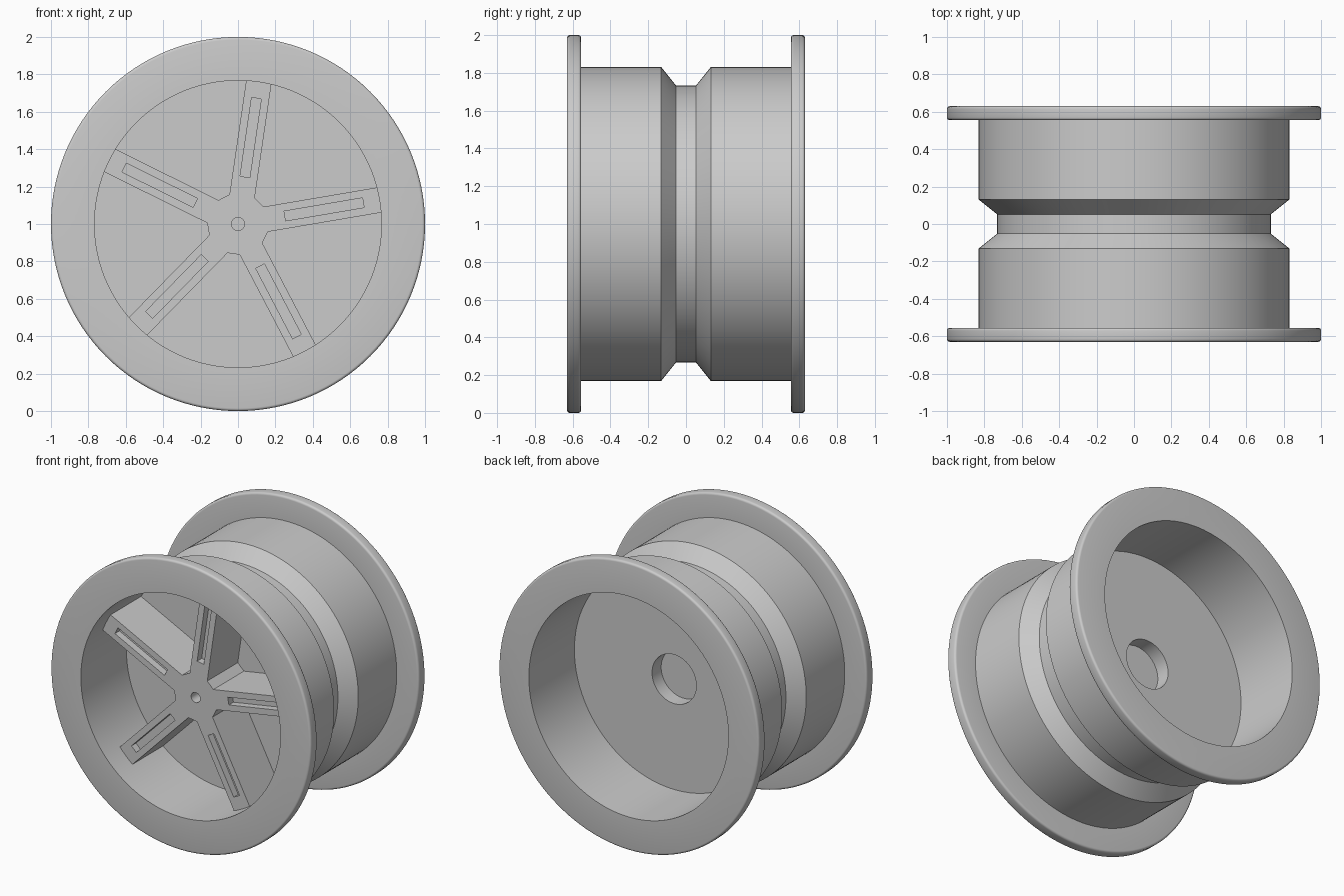
import bpy, bmesh, math
from mathutils import Matrix, Vector

cube = bpy.data.objects.get("Cube")
if cube:
    bpy.data.objects.remove(cube, do_unlink=True)

CENTRE = Vector((0, 0, 1))
BORE, BARREL, GROOVE = 0.767, 0.832, 0.732
FACE, FLANGE_IN, DISC = 0.63, 0.555, 0.13
SPOKE_FACE, SLOT_DEPTH = -0.465, 0.05

grey = bpy.data.materials.new("wheel grey")
grey.use_nodes = True
grey.diffuse_color = (0.6, 0.6, 0.6, 1)
grey.node_tree.nodes["Principled BSDF"].inputs["Base Color"].default_value = grey.diffuse_color


def make_object(name, bm):
    bmesh.ops.recalc_face_normals(bm, faces=bm.faces)
    mesh = bpy.data.meshes.new(name)
    bm.to_mesh(mesh)
    bm.free()
    mesh.materials.append(grey)
    obj = bpy.data.objects.new(name, mesh)
    bpy.context.collection.objects.link(obj)
    obj.location = CENTRE
    return obj


def activate(obj):
    bpy.ops.object.select_all(action='DESELECT')
    obj.select_set(True)
    bpy.context.view_layer.objects.active = obj


def rounded(r, y, side, radius=0.015, steps=4):
    """Quarter round on the outer flange edge, from the outer face inwards."""
    pts = []
    for i in range(steps + 1):
        a = math.radians(90) * i / steps
        pts.append((r - radius + radius * math.sin(a),
                    y + side * radius * (math.cos(a) - 1)))
    return pts


def half_profile(side):
    """Radius and depth points from the disc out round the flange to the groove."""
    outer = rounded(1, side * FACE, side)
    inner = rounded(1, side * FLANGE_IN, -side)[::-1]
    return ([(BORE, side * DISC), (BORE, side * FACE)] + outer + inner +
            [(BARREL, side * FLANGE_IN), (BARREL, side * 0.132), (GROOVE, side * 0.052)])


# Rim: barrel, flanges, centre disc and rear hub recess turned in one piece
profile = [(0, -DISC)] + half_profile(-1) + half_profile(1)[::-1]
profile += [(0.17, DISC), (0.17, 0.03), (0, 0.03)]
bm = bmesh.new()
verts = [bm.verts.new((r, y, 0)) for r, y in profile]
edges = [bm.edges.new(pair) for pair in zip(verts, verts[1:])]
bmesh.ops.spin(bm, geom=verts + edges, cent=(0, 0, 0), axis=(0, 1, 0),
               angle=math.tau, steps=128)
bmesh.ops.remove_doubles(bm, verts=bm.verts, dist=0.0001)
rim = make_object("rim", bm)
activate(rim)
bpy.ops.object.shade_smooth_by_angle(angle=math.radians(30))

# Spokes: five-armed star extruded from the disc
angles = [math.radians(9.65 + 72 * i) for i in range(5)]
bm = bmesh.new()
outline = []
for a in angles:
    c, s = math.cos(a), math.sin(a)
    for along, across in ((0.15, -0.068), (0.775, -0.068), (0.775, 0.068), (0.15, 0.068)):
        outline.append(bm.verts.new((along * c - across * s, SPOKE_FACE,
                                     along * s + across * c)))
star = bm.faces.new(outline)
grown = bmesh.ops.extrude_face_region(bm, geom=[star], use_keep_orig=True)
back = [v for v in grown["geom"] if isinstance(v, bmesh.types.BMVert)]
bmesh.ops.translate(bm, verts=back, vec=(0, -DISC + 0.005 - SPOKE_FACE, 0))
spokes = make_object("spokes", bm)

# Cutter: a slot along each spoke and the small centre hole
bm = bmesh.new()
for a in angles:
    place = (Matrix.Rotation(-a, 4, 'Y') @ Matrix.Translation((0.467, SPOKE_FACE, 0)) @
             Matrix.Diagonal((0.425, SLOT_DEPTH * 2, 0.052, 1)))
    bmesh.ops.create_cube(bm, size=1, matrix=place)
bmesh.ops.create_cone(bm, cap_ends=True, segments=32, radius1=0.035, radius2=0.035, depth=0.2,
                      matrix=Matrix.Translation((0, SPOKE_FACE, 0)) @
                      Matrix.Rotation(math.pi / 2, 4, 'X'))
cutter = make_object("slot_cutter", bm)
cutter.hide_render = True

cut = spokes.modifiers.new("slots", 'BOOLEAN')
cut.operation = 'DIFFERENCE'
cut.solver = 'EXACT'
cut.object = cutter
activate(spokes)
bpy.ops.object.modifier_apply(modifier=cut.name)
bpy.data.objects.remove(cutter, do_unlink=True)
bpy.ops.object.shade_smooth_by_angle(angle=math.radians(30))
